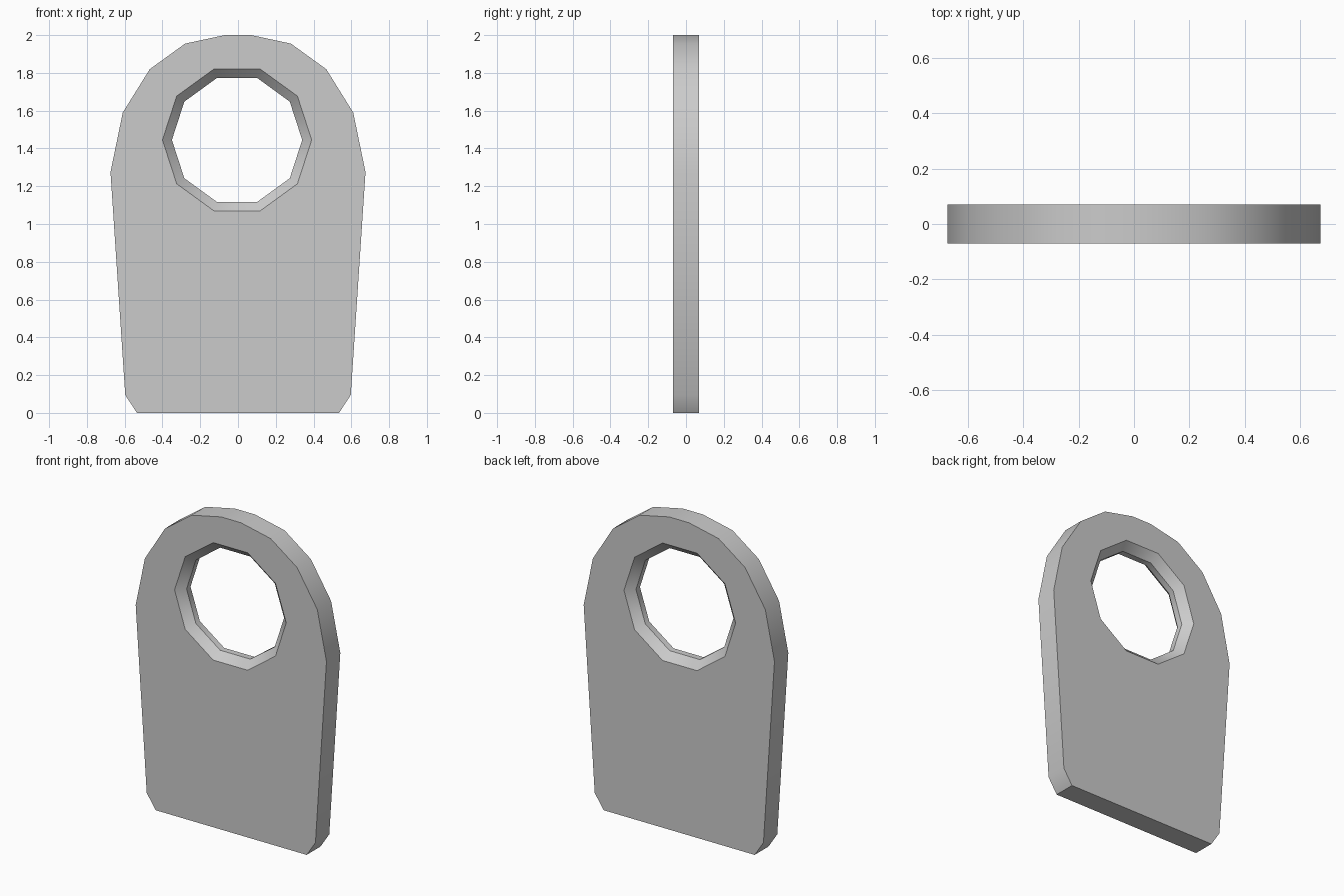
import bpy, bmesh, math

if "Cube" in bpy.data.objects:
    bpy.data.objects.remove(bpy.data.objects["Cube"])

T = 0.07          # half thickness
HX, HZ = -0.005, 1.445   # eye centre

# right half of the plate outline, bottom to top, then mirrored
half = [(0.535, 0), (0.597, 0.095), (0.675, 1.275), (0.61, 1.59),
        (0.467, 1.82), (0.28, 1.955), (0.07, 2.0)]
outline = half + [(-x, z) for x, z in reversed(half)]


def decagon(r):
    return [(HX + r * math.cos(i * math.pi / 5), HZ + r * math.sin(i * math.pi / 5))
            for i in range(10)]


bm = bmesh.new()


def ring(points, y):
    return [bm.verts.new((x, y, z)) for x, z in points]


def bridge(a, b):
    n = len(a)
    for i in range(n):
        j = (i + 1) % n
        bm.faces.new((a[i], a[j], b[j], b[i]))


# outer rim
rim = [ring(outline, -T), ring(outline, T)]
bridge(*rim)

# ten-sided eye, chamfered on both sides
eye = [ring(decagon(r), y) for r, y in
       ((0.395, -T), (0.345, -0.02), (0.345, 0.02), (0.395, T))]
for a, b in zip(eye, eye[1:]):
    bridge(a, b)

# front and back faces around the eye
for outer, inner in ((rim[0], eye[0]), (rim[1], eye[3])):
    edges = [bm.edges.get((loop[i - 1], loop[i]))
             for loop in (outer, inner) for i in range(len(loop))]
    bmesh.ops.triangle_fill(bm, edges=edges, use_beauty=True)

bmesh.ops.recalc_face_normals(bm, faces=bm.faces)
mesh = bpy.data.meshes.new("lug_plate")
bm.to_mesh(mesh)
bm.free()
plate = bpy.data.objects.new("lug_plate", mesh)
bpy.context.collection.objects.link(plate)
bpy.context.view_layer.objects.active = plate
plate.select_set(True)
bpy.ops.object.shade_smooth_by_angle(angle=math.radians(40))
